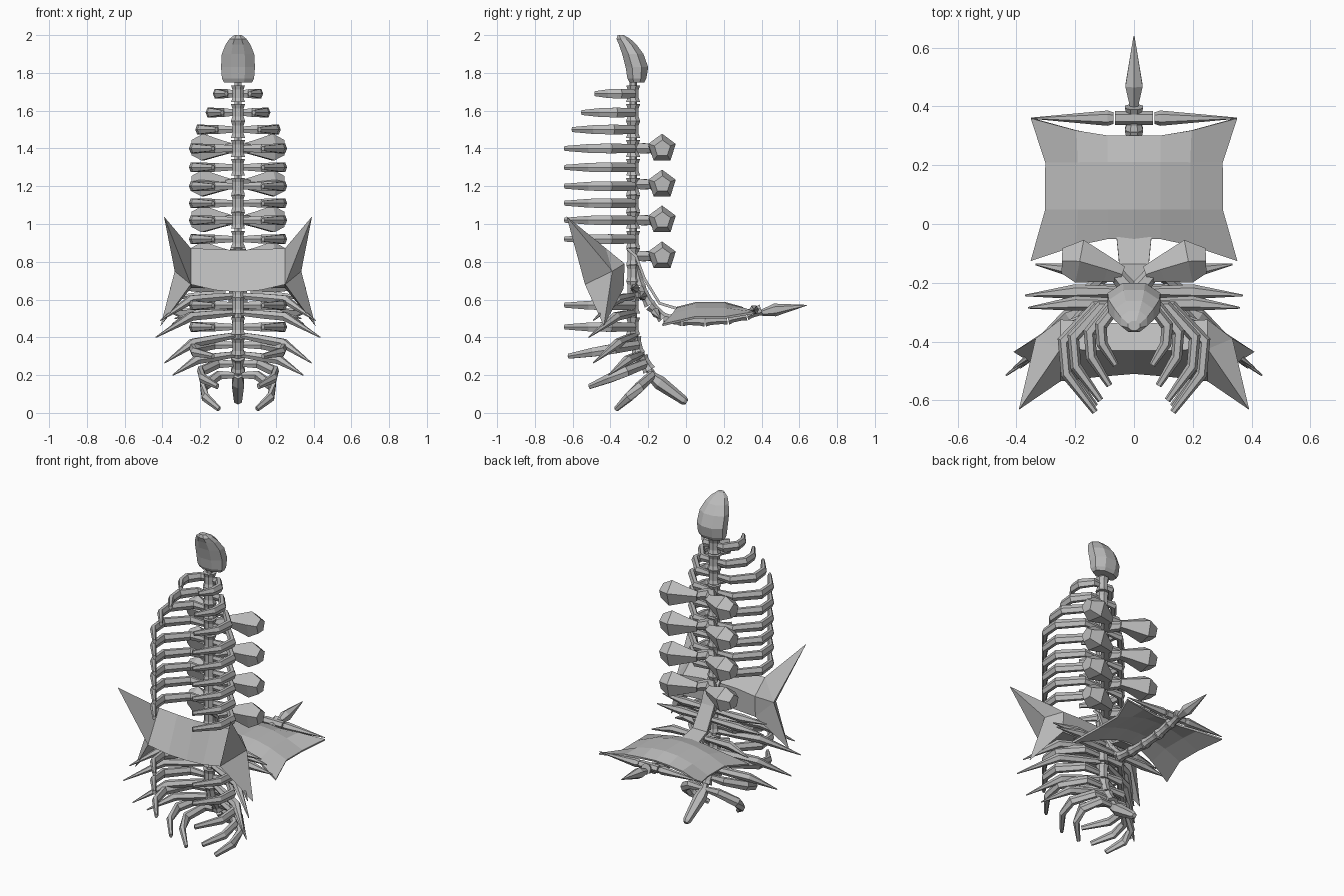
import bpy, bmesh, math
from mathutils import Vector

if "Cube" in bpy.data.objects:
    bpy.data.objects.remove(bpy.data.objects["Cube"], do_unlink=True)

bone = bpy.data.materials.new("bone_grey")
bone.use_nodes = True
GREY = (0.5, 0.5, 0.5, 1)
bone.diffuse_color = GREY
bone.node_tree.nodes["Principled BSDF"].inputs["Base Color"].default_value = GREY

X, Z = Vector((1, 0, 0)), Vector((0, 0, 1))


def finish(name, bm, mirror=False, thickness=0):
    """Turn a bmesh into a flat-shaded object."""
    bmesh.ops.recalc_face_normals(bm, faces=bm.faces)
    mesh = bpy.data.meshes.new(name)
    bm.to_mesh(mesh)
    bm.free()
    mesh.materials.append(bone)
    obj = bpy.data.objects.new(name, mesh)
    bpy.context.collection.objects.link(obj)
    if mirror:
        mod = obj.modifiers.new("mirror", 'MIRROR')
        mod.use_clip = True
        mod.merge_threshold = 0.001
    if thickness:
        mod = obj.modifiers.new("thickness", 'SOLIDIFY')
        mod.thickness = thickness
        mod.offset = 0
    return obj


def bridge(bm, rings):
    """Skin a list of vertex rings and cap both ends."""
    n = len(rings[0])
    for a, b in zip(rings, rings[1:]):
        for i in range(n):
            j = (i + 1) % n
            bm.faces.new((a[i], a[j], b[j], b[i]))
    bm.faces.new(rings[0])
    bm.faces.new(rings[-1])


def tube(bm, pts, radii, sides=6, up=Z, flat=1.0, turn=0.0):
    """Loft a tapering bone along a path."""
    pts = [Vector(p) for p in pts]
    rings = []
    for k, (p, r) in enumerate(zip(pts, radii)):
        t = (pts[min(k + 1, len(pts) - 1)] - pts[max(k - 1, 0)]).normalized()
        side = t.cross(up).normalized()
        top = side.cross(t)
        ring = []
        for i in range(sides):
            a = turn + math.tau * i / sides
            ring.append(bm.verts.new(p + side * (r * flat * math.cos(a)) + top * (r * math.sin(a))))
        rings.append(ring)
    bridge(bm, rings)


def vertebra(bm, y, z, dy=0.0, dz=1.0, length=0.088, r=0.04):
    """Spool-shaped bone centred on the middle plane."""
    d = Vector((0, dy, dz)).normalized() * length / 2
    c = Vector((0, y, z))
    tube(bm, [c - d, c - d * 0.5, c + d * 0.5, c + d], [r, r * 0.8, r * 0.8, r], 8, X, turn=math.pi / 8)


# Skull: z, front y, back y, half width
bm = bmesh.new()
rings = []
for z, y0, y1, w in [(1.75, -.30, -.22, .075), (1.77, -.31, -.21, .085), (1.83, -.32, -.20, .09),
                     (1.9, -.338, -.225, .086), (1.95, -.355, -.262, .066), (1.98, -.368, -.295, .045),
                     (2.0, -.362, -.33, .02)]:
    ring = []
    for i in range(8):
        a = math.tau * (i + .5) / 8
        ring.append(bm.verts.new((w * 1.08 * math.cos(a), (y0 + y1) / 2 + (y1 - y0) * .54 * math.sin(a), z)))
    rings.append(ring)
bridge(bm, rings)
finish("skull", bm)

# Spine with a thin core
rib_rows = [1.69, 1.59, 1.5, 1.4, 1.3, 1.2, 1.11, 1.02, .92]
bm = bmesh.new()
for z in rib_rows + [.83, .74, .655, .57, .46]:
    vertebra(bm, -.28, z)
vertebra(bm, -.262, .355, -.25, 1)
vertebra(bm, -.215, .26, -.6, 1, .08)
tube(bm, [(0, -.28, 1.77), (0, -.28, .45), (0, -.26, .35), (0, -.21, .25), (0, -.15, .16)], [.02] * 5, 6, X)
finish("spine", bm)

# Tail stump
bm = bmesh.new()
tube(bm, [(0, -.19, .2), (0, -.14, .16), (0, -.01, .065), (0, .004, .056)], [.024, .038, .024, .014], 6, X)
finish("tail_stump", bm)


# Ribs
def rib(bm, y, z, sx=1.0, reach=.36, drop=0.0):
    path = [(.02, 0), (.13, 0), (.24, .33), (.23, .64), (.132, 1)]
    pts = [(x * sx, y - u * reach, z - u * drop) for x, u in path]
    tube(bm, pts, [.018, .027, .03, .027, .015], 6, Z, .72)


bm = bmesh.new()
sizes = {1.69: (.47, .2), 1.59: (.63, .27), 1.5: (.86, .32)}
for z in rib_rows + [.57, .455]:
    rib(bm, -.28, z, *sizes.get(z, (1, .36)))
rib(bm, -.26, .36, 1, .36, .06)
rib(bm, -.22, .26, .82, .29, .12)
rib(bm, -.18, .2, .76, .19, .18)
finish("ribs", bm, True)

# Flaring side spikes below the waist, sweeping forward and down
bm = bmesh.new()
for root, knee, tip in [((.02, -.28, .62), (.25, -.37, .6), (.41, -.49, .49)),
                        ((.02, -.28, .53), (.25, -.37, .51), (.435, -.515, .4)),
                        ((.02, -.27, .41), (.24, -.36, .37), (.388, -.49, .265)),
                        ((.02, -.24, .31), (.22, -.31, .28), (.345, -.41, .2))]:
    tube(bm, [root, Vector(root).lerp(Vector(knee), .5), knee, tip], [.018, .024, .026, .003], 6)
finish("side_spikes", bm, True)

# Paired clubs on the back
bm = bmesh.new()
for z in [1.4, 1.21, 1.02, .83]:
    tube(bm, [(.0, -.26, z), (.015, -.225, z), (.06, -.17, z)], [.025, .032, .026], 6)
    tube(bm, [(.04, -.172, z), (.09, -.155, z), (.185, -.127, z), (.245, -.125, z)],
         [.03, .045, .078, .045], 5, Z, turn=math.pi / 2)
finish("back_clubs", bm, True)

# Waist guard: a bowed bar ending in an upper and a lower horn
bm = bmesh.new()
sections = []
for x, pts in [(0, [(-.43, .862), (-.51, .64), (-.34, .67), (-.34, .8)]),
               (.12, [(-.43, .866), (-.52, .65), (-.335, .665), (-.335, .8)]),
               (.25, [(-.425, .872), (-.535, .68), (-.33, .66), (-.325, .79)])]:
    sections.append([bm.verts.new((x, y, z)) for y, z in pts])
for a, b in zip(sections, sections[1:]):
    for i in range(4):
        bm.faces.new((a[i], a[i - 1], b[i - 1], b[i]))
top, front, low, inner = sections[-1]
outer = bm.verts.new((.335, -.39, .75))
high_tip = bm.verts.new((.392, -.632, 1.04))
low_tip = bm.verts.new((.41, -.435, .46))
for f in [(top, front, high_tip), (front, outer, high_tip), (outer, top, high_tip),
          (front, low, low_tip), (low, outer, low_tip), (outer, front, low_tip),
          (top, outer, inner), (inner, outer, low)]:
    bm.faces.new(f)
finish("waist_guard", bm, True)

# Rear shield: domed sheet with four pulled corners
bm = bmesh.new()
rows = []
for k, (y, z) in enumerate([(-.05, .555), (.05, .58), (.21, .58), (.3, .555)]):
    row = []
    for x, drop in [(0, 0), (.09, .006), (.19, .03), (.3, .075)]:
        py, pz = y, z - drop
        if x > .1 and k in (0, 3):
            pull = (x - .1) / .2
            py += (-.075 if k == 0 else .06) * pull ** 1.5
            pz += (-.015 if k == 0 else .05) * pull
            x += .05 * pull ** 3
        row.append(bm.verts.new((x, py, pz)))
    rows.append(row)
for a, b in zip(rows, rows[1:]):
    for i in range(3):
        bm.faces.new((a[i], a[i + 1], b[i + 1], b[i]))
finish("rear_shield", bm, True, .012)

# Strap joining the spine to the shield
bm = bmesh.new()
prev = None
for y, z, w in [(-.31, .87, .04), (-.265, .83, .045), (-.22, .71, .045), (-.14, .58, .05), (-.04, .55, .06)]:
    row = [bm.verts.new((s * w, y, z)) for s in (-1, 1)]
    if prev:
        bm.faces.new((prev[0], prev[1], row[1], row[0]))
    prev = row
finish("shield_strap", bm, False, .015)

# Bones running under the shield
bm = bmesh.new()
chain = [(-.275, .78), (-.245, .67), (-.19, .57), (-.12, .5), (-.02, .49), (.1, .488), (.22, .498), (.32, .52), (.4, .545)]
for (y0, z0), (y1, z1) in zip(chain, chain[1:]):
    length = math.hypot(y1 - y0, z1 - z0) * .96
    vertebra(bm, (y0 + y1) / 2, (z0 + z1) / 2, y1 - y0, z1 - z0, length, .034)
tube(bm, [(-.065, .36, .545), (.065, .36, .545)], [.024, .024], 6)
finish("tail_bones", bm)

# Sideways spikes along the tail: root y, root z, tip x, tip y, tip z
bm = bmesh.new()
for y, z, tx, ty, tz in [(-.27, .66, .36, -.285, .66), (-.23, .62, .37, -.243, .61), (-.16, .53, .335, -.137, .5)]:
    tube(bm, [(.01, y, z), (.2, y, z), (tx, ty, tz)], [.016, .025, .003], 6)
tube(bm, [(.07, .36, .545), (.09, .36, .545), (.35, .36, .545)], [.02, .026, .002], 6)
finish("tail_side_spikes", bm, True)

# Spike at the end of the tail
bm = bmesh.new()
tube(bm, [(0, .4, .53), (0, .47, .545), (0, .64, .57)], [.016, .034, .002], 6, X)
finish("tail_tip_spike", bm)
